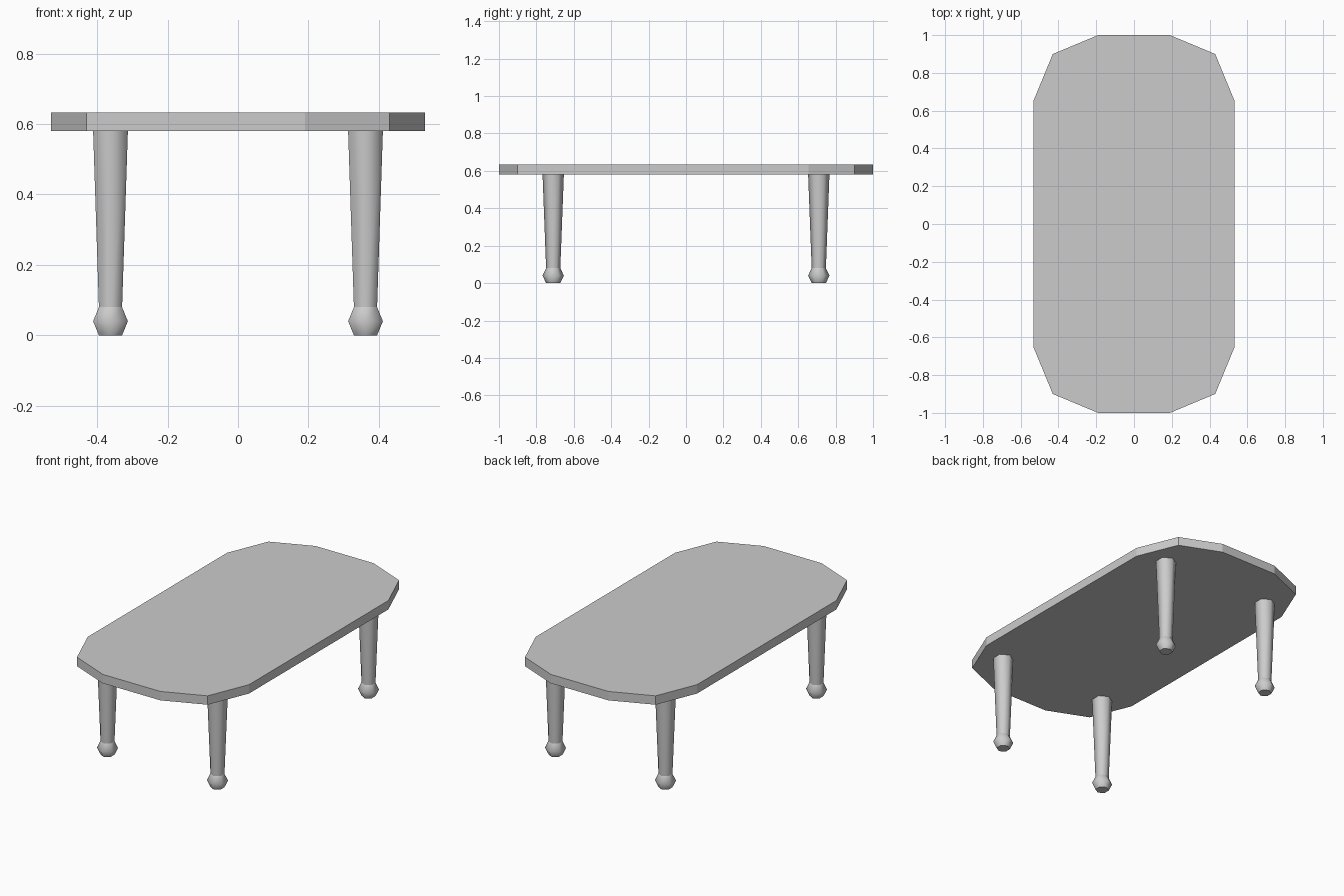
import bpy
import bmesh
from math import pi, sin, cos

old = bpy.data.objects.get("Cube")
if old:
    bpy.data.objects.remove(old, do_unlink=True)

grey = bpy.data.materials.new("plain grey")
grey.use_nodes = True
colour = (0.6, 0.6, 0.6, 1)
grey.diffuse_color = colour
grey.node_tree.nodes["Principled BSDF"].inputs["Base Color"].default_value = colour


def finish(name, bm):
    bmesh.ops.recalc_face_normals(bm, faces=bm.faces)
    mesh = bpy.data.meshes.new(name)
    bm.to_mesh(mesh)
    bm.free()
    mesh.materials.append(grey)
    obj = bpy.data.objects.new(name, mesh)
    bpy.context.collection.objects.link(obj)
    return obj


def turned(name, profile, x, y, sides=6):
    """Six-sided turned part from (radius, height) rings, smooth sides, flat caps."""
    bm = bmesh.new()
    angles = [pi / 2 + 2 * pi * i / sides for i in range(sides)]
    rings = [[bm.verts.new((r * cos(a), r * sin(a), z)) for a in angles]
             for r, z in profile]
    for low, high in zip(rings, rings[1:]):
        for i in range(sides):
            j = (i + 1) % sides
            bm.faces.new((low[i], low[j], high[j], high[i])).smooth = True
    for cap in (rings[0], rings[-1]):
        bm.faces.new(cap)
        for i in range(sides):
            bm.edges.get((cap[i], cap[i - 1])).smooth = False
    finish(name, bm).location = (x, y, 0)


# Tabletop: one quarter of the outline, mirrored to all four corners
top_z, under_z = 0.633, 0.58
corner = [(0.531, 0.655), (0.43, 0.9), (0.19, 1.0)]
half = corner + [(-x, y) for x, y in reversed(corner)]
outline = half + [(-x, -y) for x, y in half]
bm = bmesh.new()
base = bm.faces.new([bm.verts.new((x, y, under_z)) for x, y in outline])
slab = bmesh.ops.extrude_face_region(bm, geom=[base], use_keep_orig=True)
raised = [v for v in slab["geom"] if isinstance(v, bmesh.types.BMVert)]
bmesh.ops.translate(bm, verts=raised, vec=(0, 0, top_z - under_z))
finish("tabletop", bm)

# Tapered legs on bulbous feet
for side, x in (("left", 0.362), ("right", -0.362)):
    for end, y in (("front", -0.71), ("back", 0.71)):
        turned(f"{end}_{side}_leg", [(0.038, 0.08), (0.057, under_z)], x, y)
        turned(f"{end}_{side}_foot", [(0.038, 0), (0.057, 0.04), (0.038, 0.08)], x, y)
